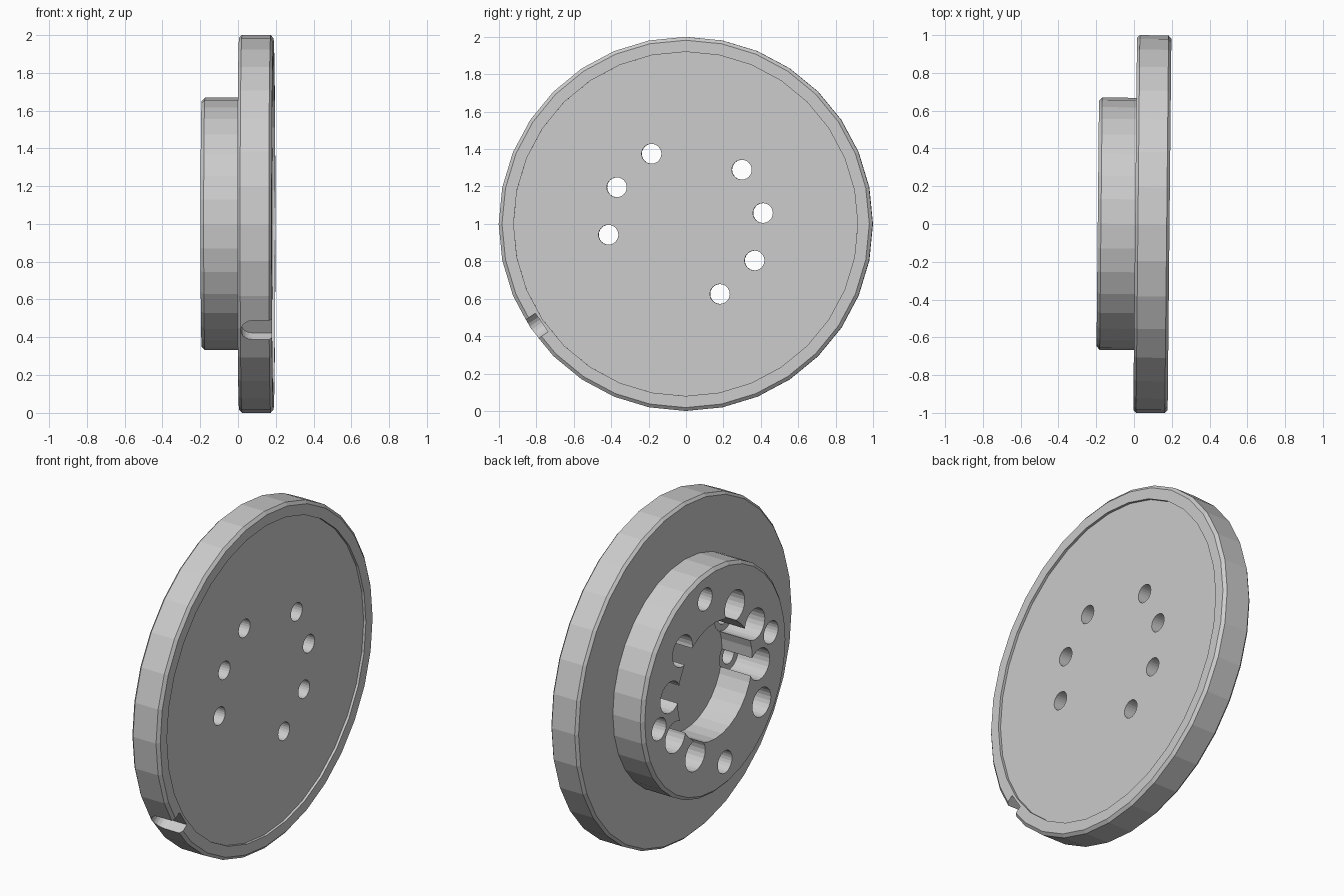
import bpy, bmesh
from math import sin, cos, pi, radians
from mathutils import Matrix, Vector

if "Cube" in bpy.data.objects:
    bpy.data.objects.remove(bpy.data.objects["Cube"])

TILT = -0.01  # the disc sits very slightly turned about z


def new_object(name, bm):
    bmesh.ops.recalc_face_normals(bm, faces=bm.faces)
    mesh = bpy.data.meshes.new(name)
    bm.to_mesh(mesh)
    bm.free()
    obj = bpy.data.objects.new(name, mesh)
    bpy.context.collection.objects.link(obj)
    return obj


def lathe(name, profile, sides, y=0.0, z=0.0):
    """Turn an (x, radius) profile about an axis parallel to x; radius 0 closes the ends."""
    bm = bmesh.new()
    rings = []
    for x, r in profile:
        if r == 0:
            rings.append([bm.verts.new((x, y, z))])
        else:
            rings.append([bm.verts.new((x, y + r * cos(2 * pi * i / sides),
                                        z + r * sin(2 * pi * i / sides)))
                          for i in range(sides)])
    for a, b in zip(rings, rings[1:]):
        for i in range(sides):
            j = (i + 1) % sides
            if len(a) == 1:
                bm.faces.new((a[0], b[i], b[j]))
            elif len(b) == 1:
                bm.faces.new((a[i], a[j], b[0]))
            else:
                bm.faces.new((a[i], a[j], b[j], b[i]))
    # merge the end fans into single flat caps
    bmesh.ops.dissolve_verts(bm, verts=[r[0] for r in rings if len(r) == 1])
    return new_object(name, bm)


def hole(name, angle, radius, steps, sides=24):
    """Stepped drill at a polar position; steps are (x_start, x_end, radius)."""
    profile = [(steps[0][0], 0)]
    for x0, x1, r in steps:
        profile += [(x0, r), (x1, r)]
    profile.append((steps[-1][1], 0))
    a = radians(angle)
    return lathe(name, profile, sides, radius * cos(a), radius * sin(a))


def edge_slot(name, angle, r_in, r_out, half_width, x_mid, x_end):
    """Round-ended slot cut radially into the rim, open towards +x."""
    a = radians(angle)
    radial = Vector((0, cos(a), sin(a)))
    tangent = Vector((0, -sin(a), cos(a)))
    outline = [(x_end, half_width)]
    outline += [(x_mid - half_width * sin(pi * i / 10), half_width * cos(pi * i / 10))
                for i in range(11)]
    outline.append((x_end, -half_width))
    bm = bmesh.new()
    face = bm.faces.new([bm.verts.new(Vector((x, 0, 0)) + tangent * t + radial * r_in)
                         for x, t in outline])
    ext = bmesh.ops.extrude_face_region(bm, geom=[face])
    verts = [g for g in ext["geom"] if isinstance(g, bmesh.types.BMVert)]
    bmesh.ops.translate(bm, verts=verts, vec=radial * (r_out - r_in))
    return new_object(name, bm)


# Flange with shallow front recess, and hub with blind bore
disc = lathe("flanged_disc", [
    (0.005, 0), (0.005, 0.345), (-0.195, 0.345), (-0.195, 0.65), (-0.178, 0.668),
    (0.003, 0.668), (0.003, 0.985), (0.018, 1.0), (0.17, 1.0), (0.185, 0.982),
    (0.185, 0.92), (0.17, 0.92), (0.17, 0)], 32)

cutters = []
# Counterbored through holes
for angle in (8, 44, 116, 152, 188, 296, 332):
    cutters.append(hole("bolt_hole_cutter", angle, 0.417,
                        [(-0.3, 0.012, 0.092), (0.012, 0.3, 0.053)]))
# Small blind holes in the hub
for angle in (80, 170, 260, 350):
    cutters.append(hole("screw_hole_cutter", angle, 0.525, [(-0.3, 0.0, 0.066)]))
# Locating hole lined up with the rim slot
cutters.append(hole("locating_hole_cutter", 214, 0.52, [(-0.3, 0.0, 0.085)]))
cutters.append(edge_slot("rim_slot_cutter", 214.4, 0.933, 1.1, 0.06, 0.08, 0.3))

for cutter in cutters:
    cutter.hide_render = True
    mod = disc.modifiers.new("cut", 'BOOLEAN')
    mod.operation = 'DIFFERENCE'
    mod.solver = 'EXACT'
    mod.object = cutter

# Bake the cuts, then drop the cutters
bpy.context.view_layer.update()
baked = bpy.data.meshes.new_from_object(
    disc.evaluated_get(bpy.context.evaluated_depsgraph_get()))
disc.modifiers.clear()
disc.data = baked
for cutter in cutters:
    bpy.data.objects.remove(cutter)

# Stand the disc on the ground
disc.data.transform(Matrix.Translation((0.003, 0, 1)) @ Matrix.Rotation(TILT, 4, 'Z'))
